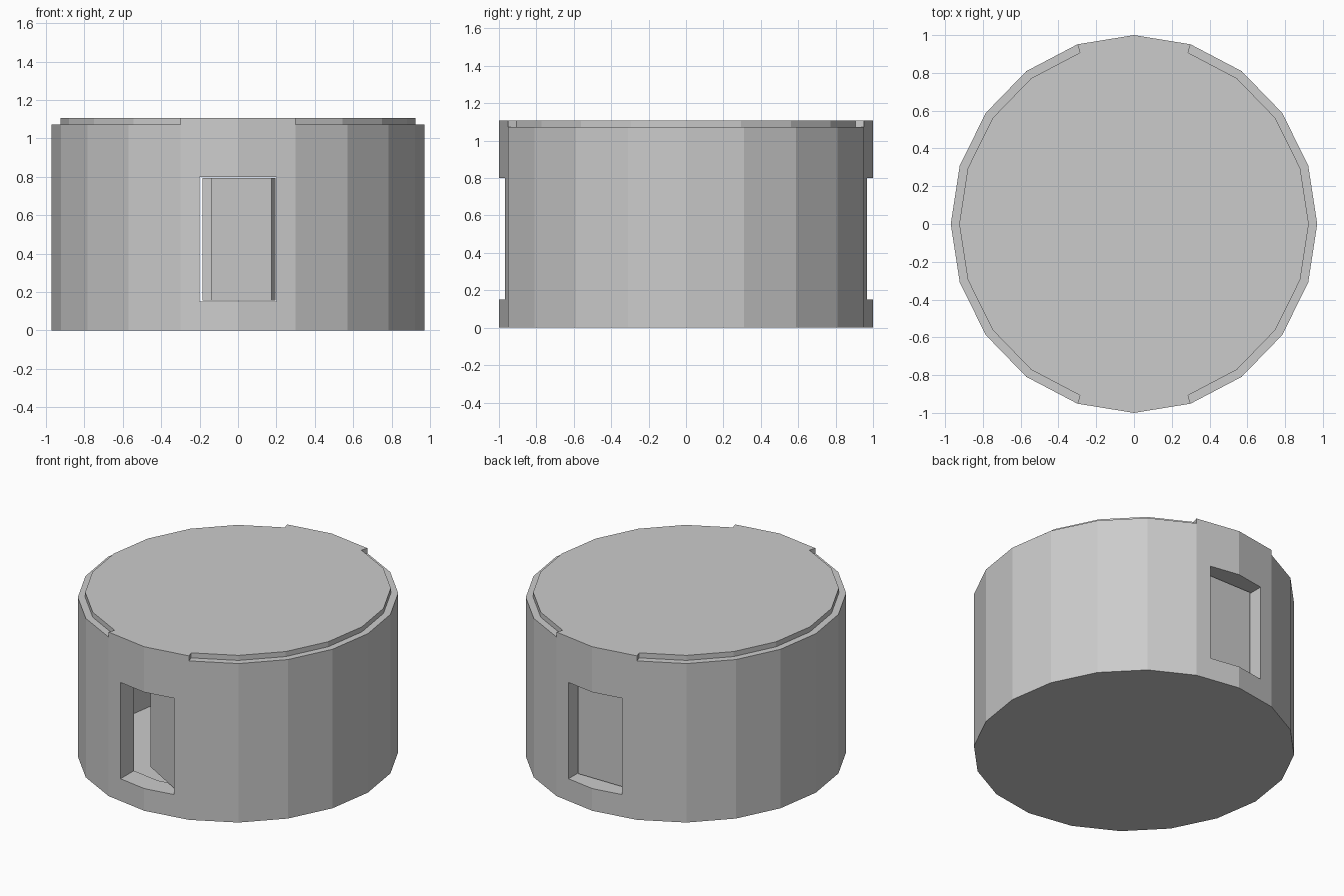
import bpy, bmesh, math
from mathutils import Matrix

if "Cube" in bpy.data.objects:
    bpy.data.objects.remove(bpy.data.objects["Cube"])

SIDES, SQUASH = 20, 0.97


def ring(scale, first=0, last=SIDES - 1):
    """Outline points of the 20-sided plan between two corner indices."""
    step = 2 * math.pi / SIDES
    return [(scale * SQUASH * math.cos(i * step), scale * math.sin(i * step))
            for i in range(first, last + 1)]


def prism(name, outline, z0, z1):
    """Vertical extrusion of a flat outline."""
    bm = bmesh.new()
    face = bm.faces.new([bm.verts.new((x, y, z0)) for x, y in outline])
    top = bmesh.ops.extrude_face_region(bm, geom=[face])["geom"]
    bmesh.ops.translate(bm, vec=(0, 0, z1 - z0),
                        verts=[v for v in top if isinstance(v, bmesh.types.BMVert)])
    bmesh.ops.recalc_face_normals(bm, faces=bm.faces)
    mesh = bpy.data.meshes.new(name)
    bm.to_mesh(mesh)
    bm.free()
    obj = bpy.data.objects.new(name, mesh)
    bpy.context.collection.objects.link(obj)
    return obj


def box(name, x0, x1, y0, y1, z0, z1):
    return prism(name, [(x0, y0), (x1, y0), (x1, y1), (x0, y1)], z0, z1)


def cut(target, cutter):
    mod = target.modifiers.new("cut", 'BOOLEAN')
    mod.operation, mod.solver, mod.object = 'DIFFERENCE', 'EXACT', cutter
    bpy.context.view_layer.objects.active = target
    bpy.ops.object.modifier_apply(modifier=mod.name)
    bpy.data.objects.remove(cutter)


# Round building shell
shell = prism("round_building", ring(1), 0, 1.107)

# Lowered rim on both sides, leaving full-height wall over each doorway
for first, last in ((-4, 4), (6, 14)):
    outline = ring(0.954, first, last) + ring(1.15, first, last)[::-1]
    cut(shell, prism("rim_cutter", outline, 1.073, 1.3))

# Hollow room and the front and back doorways
cut(shell, prism("room_cutter", ring(0.857), 0.03, 1.072))
cut(shell, box("doorway_cutter", -0.2, 0.2, -1.3, 1.3, 0.15, 0.8))

# Closed back door
box("back_door", -0.185, 0.185, 0.845, 0.885, 0.157, 0.793)

# Front door, hinged on the right and standing ajar inwards
door = box("front_door", -0.365, 0, 0, 0.04, 0.157, 0.793)
door.matrix_world = Matrix.Translation((0.175, -0.915, 0)) @ Matrix.Rotation(math.radians(-30), 4, 'Z')
